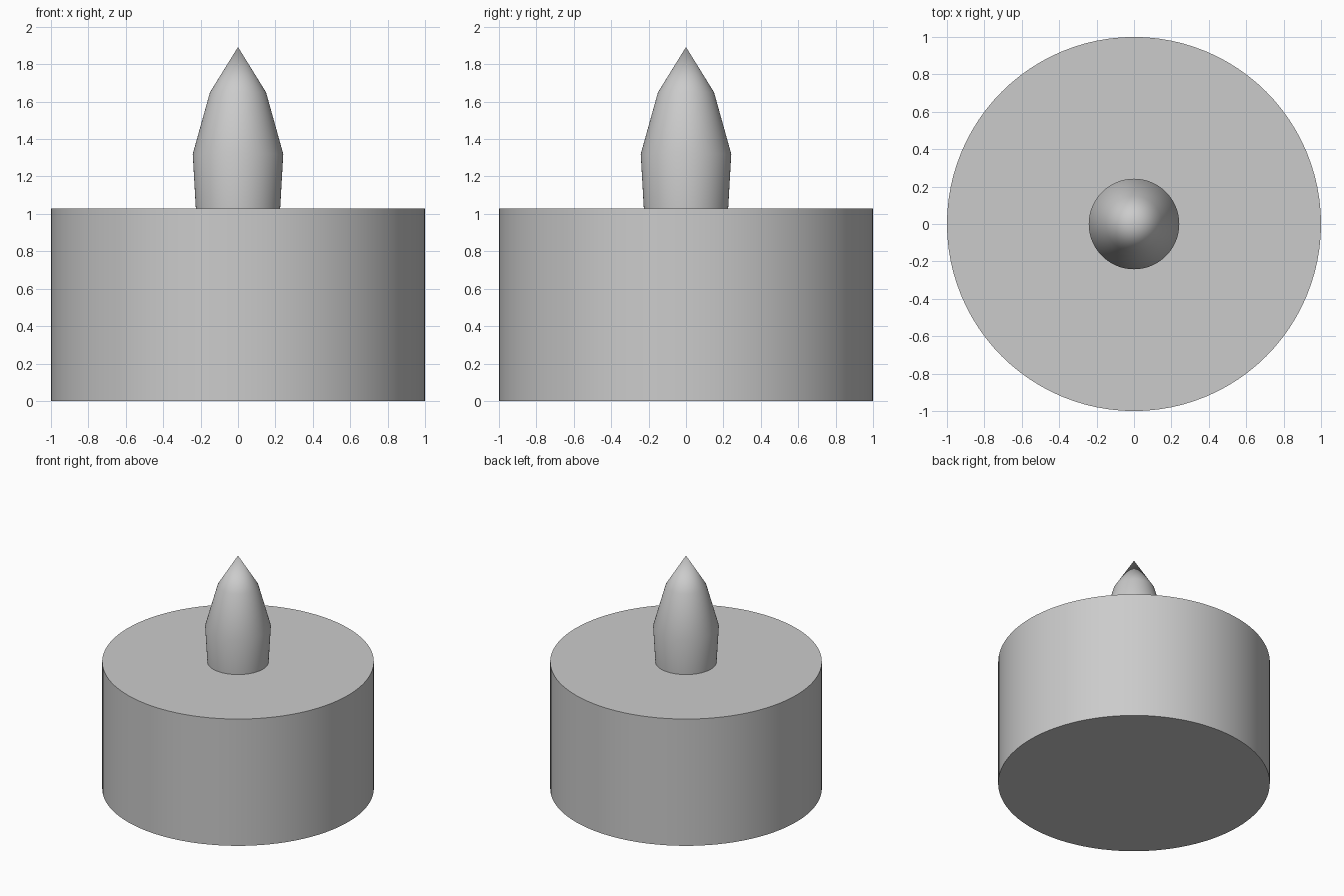
import bpy
import bmesh
import math

SEGMENTS = 96
BODY_TOP = 1.03

cube = bpy.data.objects.get("Cube")
if cube:
    bpy.data.objects.remove(cube, do_unlink=True)

# One plain grey for the whole model
grey = bpy.data.materials.new("light_grey")
grey.use_nodes = True
colour = (0.6, 0.6, 0.6, 1)
grey.diffuse_color = colour
grey.node_tree.nodes["Principled BSDF"].inputs["Base Color"].default_value = colour


def lathe(name, profile):
    """Spin a radius/height profile around z into a closed solid."""
    bm = bmesh.new()
    verts = [bm.verts.new((r, 0, z)) for r, z in profile]
    edges = [bm.edges.new(pair) for pair in zip(verts, verts[1:])]
    bmesh.ops.spin(bm, geom=verts + edges, cent=(0, 0, 0), axis=(0, 0, 1),
                   angle=math.tau, steps=SEGMENTS)
    bmesh.ops.remove_doubles(bm, verts=bm.verts, dist=0.0001)
    # Close the open rims with flat caps
    rims = [e for e in bm.edges if e.is_boundary]
    if rims:
        bmesh.ops.holes_fill(bm, edges=rims, sides=0)
    bmesh.ops.recalc_face_normals(bm, faces=bm.faces)
    mesh = bpy.data.meshes.new(name)
    bm.to_mesh(mesh)
    bm.free()
    mesh.materials.append(grey)
    obj = bpy.data.objects.new(name, mesh)
    bpy.context.collection.objects.link(obj)
    bpy.ops.object.select_all(action="DESELECT")
    obj.select_set(True)
    bpy.context.view_layer.objects.active = obj
    bpy.ops.object.shade_smooth_by_angle(angle=math.radians(30))
    return obj


# Squat round candle body
lathe("candle_body", [(1, 0), (1, BODY_TOP)])

# Pointed flame standing on the body
lathe("flame", [(0.225, BODY_TOP - 0.01), (0.242, 1.32), (0.15, 1.65), (0, 1.892)])
